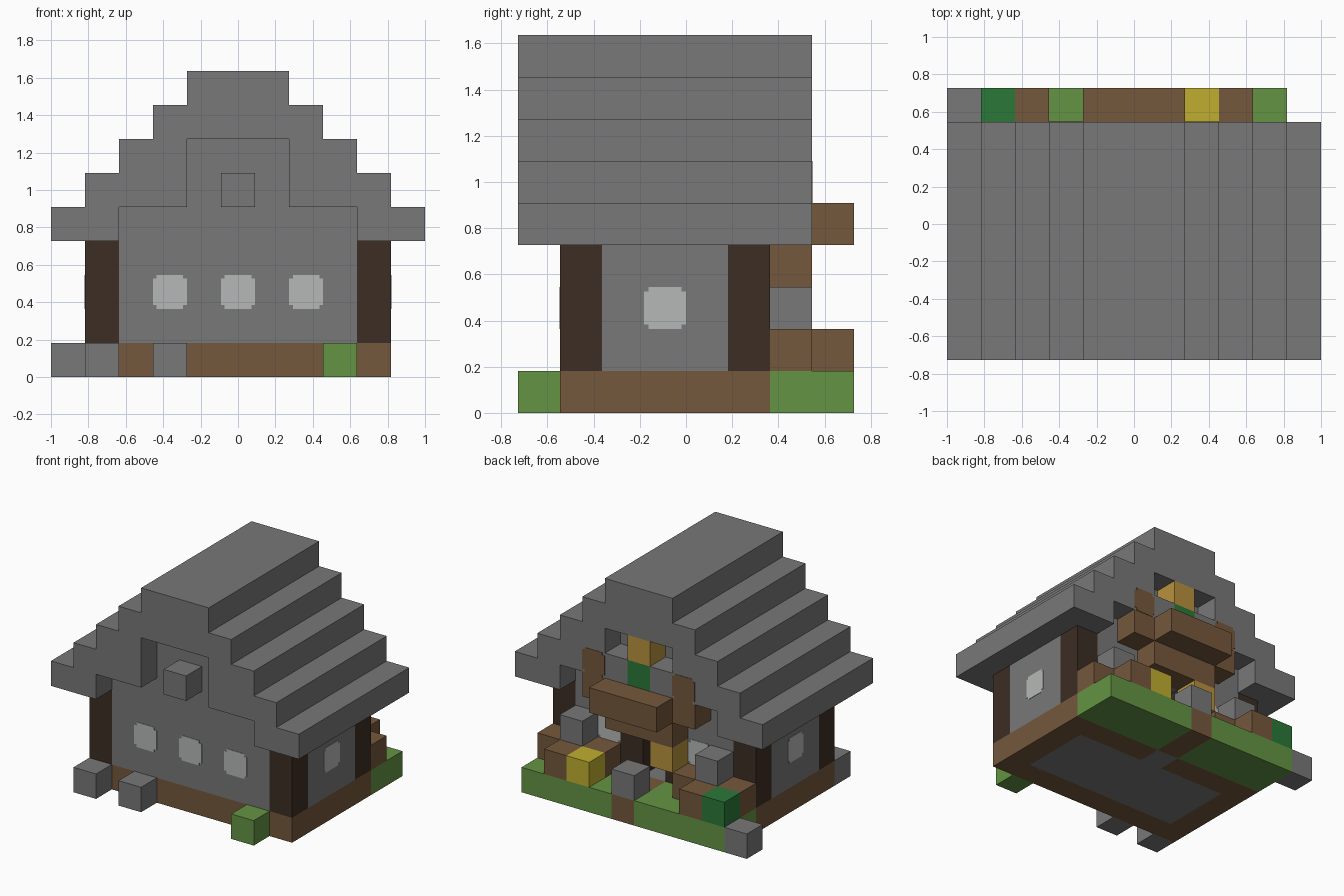
import bpy, bmesh

if "Cube" in bpy.data.objects:
    bpy.data.objects.remove(bpy.data.objects["Cube"], do_unlink=True)

U = 2 / 11  # size of one building block


def material(name, r, g, b):
    m = bpy.data.materials.new(name)
    m.use_nodes = True
    col = [(v / 255 / 12.92 if v < 11 else ((v / 255 + 0.055) / 1.055) ** 2.4) for v in (r, g, b)] + [1]
    m.diffuse_color = col
    m.node_tree.nodes["Principled BSDF"].inputs["Base Color"].default_value = col
    return m


stone = material("stone grey", 120, 120, 120)
plank = material("plank brown", 117, 88, 60)
timber = material("dark timber", 60, 45, 36)
grass = material("grass green", 100, 148, 68)
leaf = material("leaf green", 43, 120, 57)
yellow = material("flower yellow", 192, 174, 48)
gold = material("lantern gold", 184, 146, 62)
glass = material("pale glass", 182, 185, 183)


def finish(bm, name, mat):
    bmesh.ops.recalc_face_normals(bm, faces=bm.faces)
    me = bpy.data.meshes.new(name)
    bm.to_mesh(me)
    bm.free()
    me.materials.append(mat)
    ob = bpy.data.objects.new(name, me)
    bpy.context.collection.objects.link(ob)
    return ob


def cuboid(name, mat, lo, hi, round_axis=None):
    """Box between two corners; edges along round_axis may be rounded."""
    bm = bmesh.new()
    bmesh.ops.create_cube(bm, size=1)
    for v in bm.verts:
        v.co = [hi[n] if v.co[n] > 0 else lo[n] for n in range(3)]
    if round_axis is not None:
        edges = [e for e in bm.edges
                 if abs((e.verts[0].co - e.verts[1].co)[round_axis]) > 1e-5
                 and all(abs((e.verts[0].co - e.verts[1].co)[n]) < 1e-5
                         for n in range(3) if n != round_axis)]
        bmesh.ops.bevel(bm, geom=edges, offset=0.02, segments=2, affect='EDGES')
    return finish(bm, name, mat)


def blocks(name, mat, cols, rows, layers):
    """Box covering inclusive ranges of block columns, rows (front to back), layers."""
    r = [v if isinstance(v, tuple) else (v, v) for v in (cols, rows, layers)]
    off = (5.5, 4, 0)
    lo = [(r[n][0] - off[n]) * U for n in range(3)]
    hi = [(r[n][1] + 1 - off[n]) * U for n in range(3)]
    return cuboid(name, mat, lo, hi)


def plate(name, mat, axis, sign, plane, c, layer):
    """Thin rounded panel on a wall; plane and c are in block units."""
    t = 0.003
    lo, hi = [0, 0, layer * U], [0, 0, (layer + 1) * U]
    other = 1 - axis
    lo[axis], hi[axis] = sorted((plane * U - sign * t, plane * U + sign * t))
    lo[other], hi[other] = c * U, (c + 1) * U
    return cuboid(name, mat, lo, hi, axis)


# Base: stone floor inside a plank frame, with the doorway sill
blocks("floor", stone, (2, 8), (2, 4), 0)
blocks("door_sill", stone, 5, 5, 0)
blocks("base_front", plank, (1, 9), 1, 0)
for side, s in (("right", 1), ("left", 9)):
    blocks("base_" + side, plank, s, (2, 4), 0)
blocks("base_back_right", plank, (1, 4), 5, 0)
blocks("base_back_left", plank, (6, 9), 5, 0)

# Back garden
blocks("lawn_right", grass, (1, 4), (6, 7), 0)
blocks("lawn_left", grass, (6, 9), (6, 7), 0)
blocks("path", plank, 5, (6, 7), 0)
blocks("corner_stone", stone, 0, 7, 0)

# Loose blocks along the front
blocks("front_stone_outer", stone, 1, 0, 0)
blocks("front_stone_inner", stone, 3, 0, 0)
blocks("front_grass", grass, 8, 0, 0)

# Walls and corner posts
for x in (1, 9):
    blocks("side_wall", stone, x, (2, 4), (1, 3))
    for y in (1, 5):
        blocks("corner_post", timber, x, y, (1, 3))
blocks("front_wall", stone, (2, 8), 1, (1, 4))
for y in (1, 5):
    blocks("gable_wall", stone, (4, 6), y, (5, 6))
for x in (2, 7):
    blocks("back_wall", stone, (x, x + 1), 5, (1, 3))
for x in (4, 6):
    blocks("door_post", timber, x, 5, (1, 3))
blocks("door_header", stone, 5, 5, 3)
blocks("back_wall_top", stone, (2, 8), 5, 4)
blocks("gable_stone", stone, 5, 0, 5)

# Windows
for c in (-2.5, -0.5, 1.5):
    plate("front_window", glass, 1, -1, -3, c, 2)
for c in (-2.5, 1.5):
    plate("back_window", glass, 1, 1, 2, c, 2)
for s in (-1, 1):
    plate("side_window", glass, 0, s, s * 4.5, -1, 2)

# Stepped roof: mirrored profile extruded front to back
outer = [(5.5, 4)]
for i in range(4):
    outer += [(5.5 - i, 5 + i), (4.5 - i, 5 + i)]
outer += [(1.5, 9)]
inner = [(1.5, 7), (1.5, 5), (3.5, 5), (3.5, 4)]
profile = (outer + [(-x, z) for x, z in reversed(outer)]
           + [(-x, z) for x, z in reversed(inner)] + inner)
bm = bmesh.new()
face = bm.faces.new([bm.verts.new((x * U, -4 * U, z * U)) for x, z in profile])
ext = bmesh.ops.extrude_face_region(bm, geom=[face])
for v in ext["geom"]:
    if isinstance(v, bmesh.types.BMVert):
        v.co.y = 3 * U
finish(bm, "stepped_roof", stone)

# Balcony over the back door
blocks("balcony_floor", plank, (4, 6), 6, 3)
blocks("balcony_rail", plank, (4, 6), 7, 4)
for x in (3, 7):
    blocks("balcony_side", plank, x, 6, 4)
    plate("balcony_panel", plank, 1, 1, 3, x - 5.5, 5)
for x in (4, 6):
    blocks("gable_block", stone, x, 6, 5)
blocks("gable_plant", leaf, 5, 6, 5)
blocks("gable_lantern", gold, 5, 6, 6)
blocks("door_lantern", gold, 4, 6, 2)

# Planters and garden ornaments
blocks("planter_right", plank, (1, 3), 6, 1)
blocks("planter_left", plank, (7, 9), 6, 1)
for x in (2, 8):
    blocks("planter_front", plank, x, 7, 1)
    blocks("planter_stone", stone, x, 6, 2)
blocks("path_stone", stone, 5, 7, 1)
blocks("flower_block", yellow, 7, 7, 1)
blocks("bush", leaf, 1, 7, 1)
